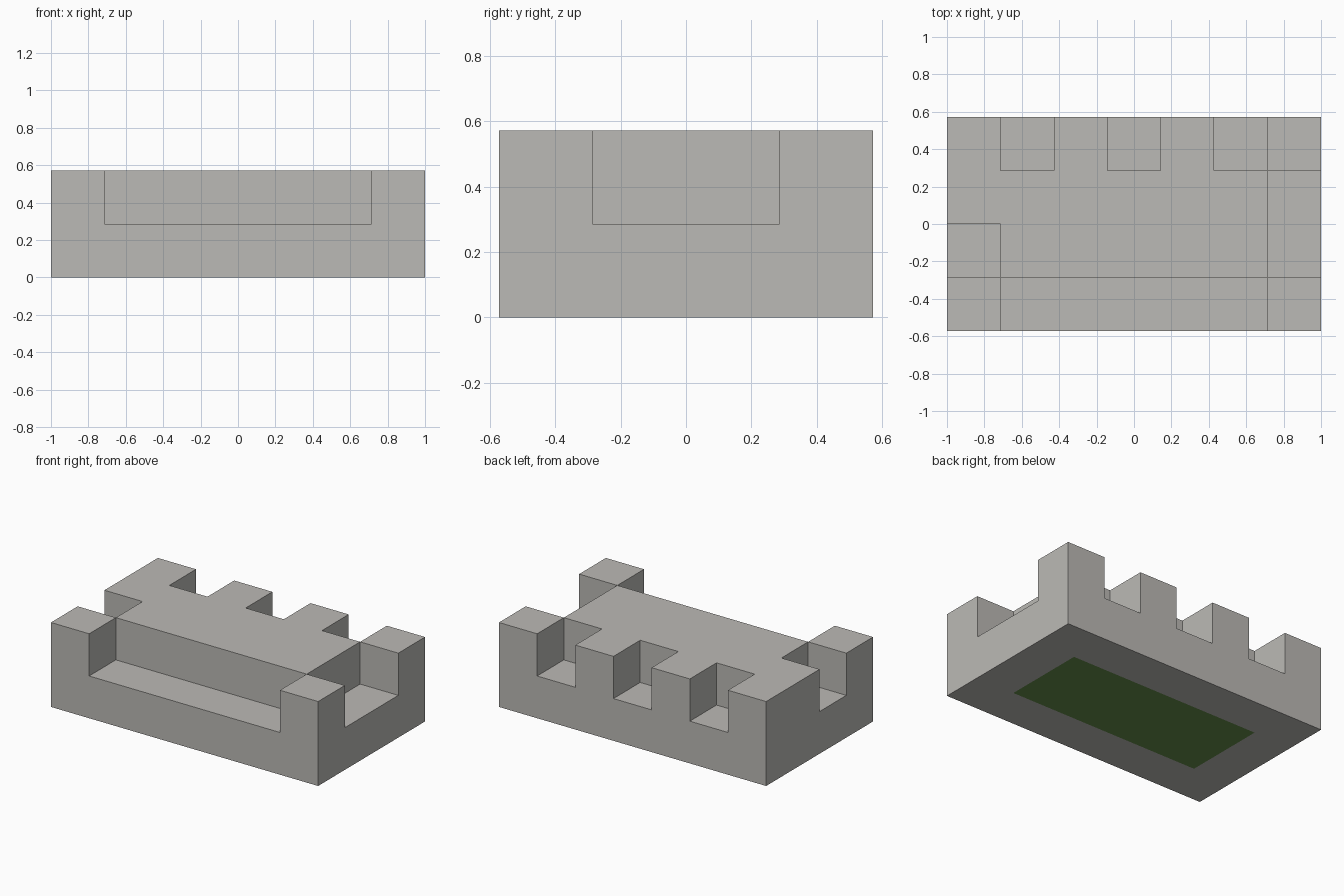
import bpy, bmesh
from mathutils import Vector

if "Cube" in bpy.data.objects:
    bpy.data.objects.remove(bpy.data.objects["Cube"], do_unlink=True)

CELL = 2 / 7  # the block is 7 x 4 x 2 equal cells

# Raised upper storey, listed from the back row to the front row
UPPER = ["#.#.#.#",
         "######.",
         ".#####.",
         "#.....#"]
COLS, ROWS = len(UPPER[0]), len(UPPER)


def material(name, colour):
    mat = bpy.data.materials.new(name)
    mat.use_nodes = True
    mat.diffuse_color = (*colour, 1)
    mat.node_tree.nodes["Principled BSDF"].inputs["Base Color"].default_value = (*colour, 1)
    return mat


def solid(i, j, k):
    if not (0 <= i < COLS and 0 <= j < ROWS):
        return False
    return k == 0 or (k == 1 and UPPER[ROWS - 1 - j][i] == "#")


# Outer skin of the notched block
bm = bmesh.new()
cells = [(i, j, k) for i in range(COLS) for j in range(ROWS) for k in range(2)]
for i, j, k in filter(lambda c: solid(*c), cells):
    centre = Vector((i + 0.5 - COLS / 2, j + 0.5 - ROWS / 2, k + 0.5))
    for axis in range(3):
        for side in (-1, 1):
            normal, u = Vector(), Vector()
            normal[axis] = side
            if solid(i + int(normal.x), j + int(normal.y), k + int(normal.z)):
                continue
            u[(axis + 1) % 3] = 1
            v = normal.cross(u)
            corners = (-u - v, u - v, u + v, -u + v)
            face = bm.faces.new([bm.verts.new((centre + (normal + c) / 2) * CELL)
                                 for c in corners])
            # Green panel on the underside, one cell in from every edge
            under = axis == 2 and side < 0
            face.material_index = int(under and 0 < i < COLS - 1 and 0 < j < ROWS - 1)

# Join the cells and merge flat areas of one colour
bmesh.ops.remove_doubles(bm, verts=bm.verts[:], dist=0.001)
bmesh.ops.dissolve_limit(bm, angle_limit=0.01, verts=bm.verts[:],
                         edges=bm.edges[:], delimit={"MATERIAL"})

mesh = bpy.data.meshes.new("notched_block")
bm.to_mesh(mesh)
bm.free()
mesh.materials.append(material("stone_grey", (0.50, 0.49, 0.465)))
mesh.materials.append(material("underside_green", (0.135, 0.27, 0.07)))
block = bpy.data.objects.new("notched_block", mesh)
bpy.context.collection.objects.link(block)
